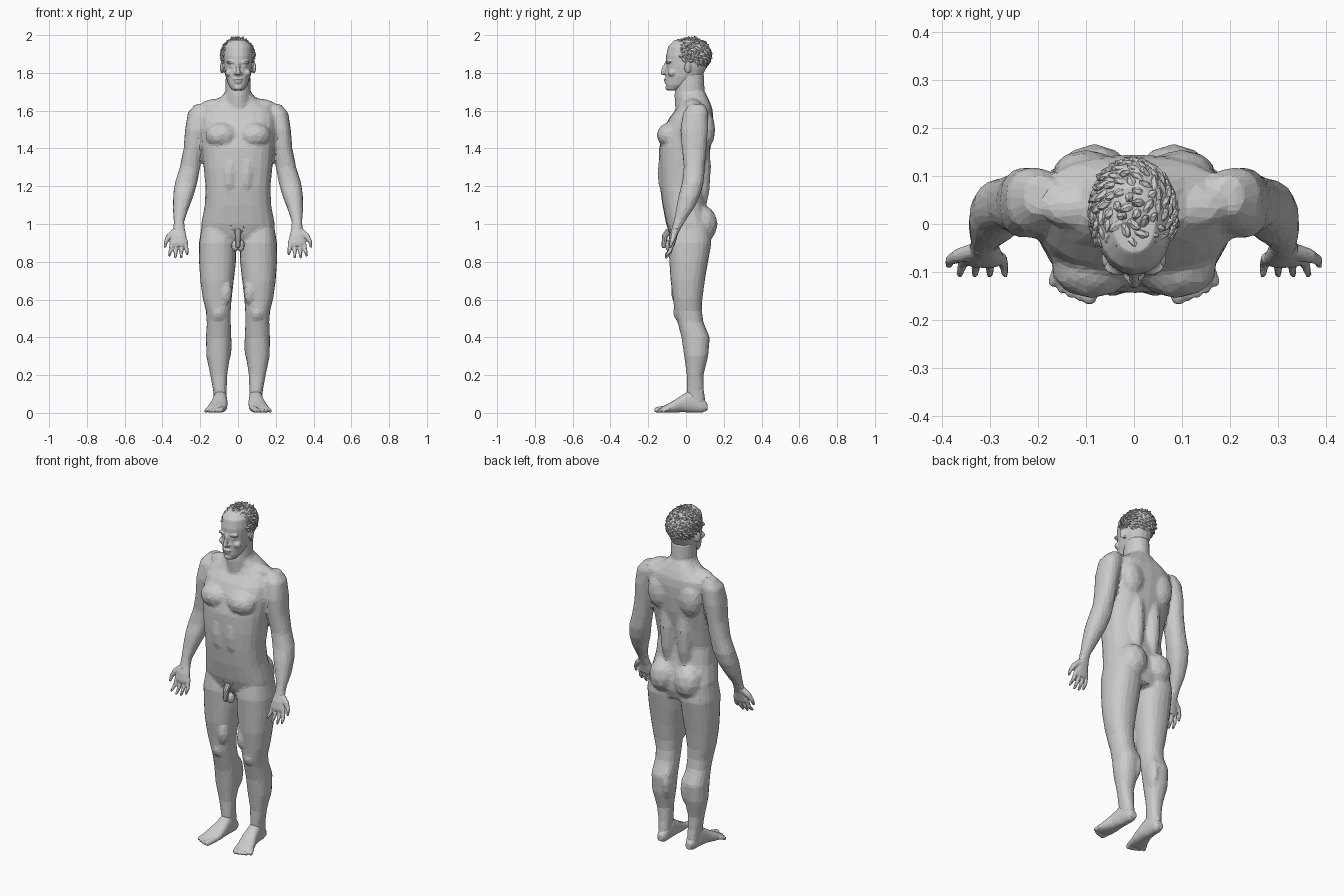
import bpy, bmesh, math, random
from mathutils import Vector, Matrix

random.seed(4)
if "Cube" in bpy.data.objects:
    bpy.data.objects.remove(bpy.data.objects["Cube"])

stone = bpy.data.materials.new("pale_grey")
stone.use_nodes = True
stone.diffuse_color = (0.6, 0.6, 0.6, 1)
stone.node_tree.nodes["Principled BSDF"].inputs["Base Color"].default_value = stone.diffuse_color
SIDES = (1, -1)


def skin_rings(bm, rings):
    """Join a list of point rings into a closed tube."""
    loops = [[bm.verts.new(p) for p in ring] for ring in rings]
    n = len(loops[0])
    for low, high in zip(loops, loops[1:]):
        for i in range(n):
            j = (i + 1) % n
            bm.faces.new((low[i], low[j], high[j], high[i]))
    bm.faces.new(loops[0][::-1])
    bm.faces.new(loops[-1])


def loft(bm, rows, side=1, power=2.3, along="z", n=20):
    """Rows: position along the axis, then the extents of the cross-section."""
    rings = []
    for t, u0, u1, v0, v1 in rows:
        ring = []
        for i in range(n):
            c, s = math.cos(math.tau * i / n), math.sin(math.tau * i / n)
            u = (u0 + u1) / 2 + (u1 - u0) / 2 * math.copysign(abs(c) ** (2 / power), c)
            v = (v0 + v1) / 2 + (v1 - v0) / 2 * math.copysign(abs(s) ** (2 / power), s)
            ring.append((side * u, v, t) if along == "z" else (side * u, t, v))
        rings.append(ring)
    skin_rings(bm, rings)


def tube(bm, points, radii, side=1, n=10):
    """Round tapered tube through a few points."""
    pts = [Vector((side * x, y, z)) for x, y, z in points]
    rings = []
    for k, p in enumerate(pts):
        way = pts[min(k + 1, len(pts) - 1)] - pts[max(k - 1, 0)]
        turn = way.to_track_quat("Z", "Y").to_matrix()
        rings.append([p + turn @ Vector((math.cos(math.tau * i / n), math.sin(math.tau * i / n), 0)) * radii[k]
                      for i in range(n)])
    skin_rings(bm, rings)
    blob(bm, pts[-1], [radii[-1]] * 3)


def blob(bm, place, size, turn=None, detail=2):
    turn = turn or Matrix.Identity(4)
    bmesh.ops.create_icosphere(bm, subdivisions=detail, radius=1,
                               matrix=Matrix.Translation(place) @ turn @ Matrix.Diagonal((*size, 1)))


def pair(bm, place, size):
    for s in SIDES:
        blob(bm, (s * place[0], *place[1:]), size)


def finish(bm, name, voxel=0, ratio=1, smooth=3):
    """Make the object; with a voxel size, weld its forms and facet the surface."""
    bmesh.ops.recalc_face_normals(bm, faces=bm.faces)
    mesh = bpy.data.meshes.new(name)
    bm.to_mesh(mesh)
    bm.free()
    mesh.materials.append(stone)
    ob = bpy.data.objects.new(name, mesh)
    bpy.context.collection.objects.link(ob)
    if voxel:
        weld = ob.modifiers.new("weld", "REMESH")
        weld.mode, weld.voxel_size = "VOXEL", voxel
        soft = ob.modifiers.new("soften", "SMOOTH")
        soft.factor, soft.iterations = 0.5, smooth
        ob.modifiers.new("facets", "DECIMATE").ratio = ratio
        bpy.context.view_layer.objects.active = ob
        for name in ("weld", "soften", "facets"):
            bpy.ops.object.modifier_apply(modifier=name)
    return ob


# Torso and neck
body = bmesh.new()
trunk = [(.88, .12, -.05, .11), (.94, .19, -.085, .13), (1, .195, -.105, .13), (1.1, .176, -.125, .105),
         (1.2, .172, -.138, .09), (1.3, .182, -.144, .108), (1.4, .192, -.143, .13), (1.5, .2, -.118, .142),
         (1.56, .2, -.09, .145), (1.61, .185, -.05, .14), (1.65, .12, -.035, .125), (1.69, .072, -.04, .105)]
loft(body, [(z, -w, w, f, b) for z, w, f, b in trunk], power=2.6)
neck = [(1.58, .07, -.055, .12), (1.68, .068, -.062, .1), (1.8, .065, -.05, .095)]
loft(body, [(z, -w, w, f, b) for z, w, f, b in neck], power=2)
pair(body, (.088, -.09, 1.47), (.088, .066, .068))       # chest
pair(body, (.045, -.1, 1.27), (.042, .053, .13))         # abdomen
pair(body, (.055, .075, 1.3), (.05, .058, .26))          # spinal muscles
pair(body, (.1, .11, 1.5), (.07, .045, .1))              # shoulder blades
pair(body, (.083, .09, 1), (.083, .078, .1))             # buttocks
pair(body, (.1, .035, 1.63), (.1, .05, .035))            # neck slopes

# Arms
arm = [(1.635, .16, .225, .02, .1), (1.59, .15, .266, -.015, .118), (1.5, .175, .28, -.03, .118),
       (1.4, .187, .288, -.022, .108), (1.3, .2, .308, -.012, .1), (1.22, .215, .334, -.02, .094),
       (1.15, .235, .344, -.04, .075), (1.08, .262, .345, -.052, .04), (1.01, .285, .34, -.066, -.008),
       (.96, .28, .345, -.08, -.035)]
# Legs
leg = [(1, .03, .19, -.08, .12), (.9, .01, .207, -.095, .135), (.8, .01, .207, -.088, .117),
       (.7, .022, .2, -.082, .1), (.6, .034, .186, -.068, .086), (.54, .038, .17, -.062, .084),
       (.48, .038, .165, -.045, .092), (.4, .036, .17, -.024, .126), (.3, .042, .168, -.01, .118),
       (.2, .057, .147, .004, .092), (.12, .06, .132, .004, .095), (.05, .062, .125, .01, .105)]
for s in SIDES:
    loft(body, arm, s)
    loft(body, leg, s)
pair(body, (.06, .075, .36), (.028, .05, .1))            # inner calves
pair(body, (.103, -.035, .53), (.036, .034, .045))       # kneecaps
pair(body, (.062, -.045, .64), (.032, .035, .07))        # inner thighs
finish(body, "body", .011, .13)

# Feet with toes
foot = [(.113, .075, .112, .012, .05), (.085, .062, .122, .001, .085), (.03, .058, .13, .001, .125),
        (-.02, .055, .14, .004, .095), (-.07, .057, .158, .001, .062), (-.115, .066, .168, .001, .038),
        (-.13, .08, .155, .006, .03)]
for s, label in zip(SIDES, ("left", "right")):
    bm = bmesh.new()
    loft(bm, foot, s, along="y")
    for i in range(5):
        x, tip, r = .082 + .019 * i, -.153 + .002 * i * i, .016 if i == 0 else .0105
        tube(bm, [(x - .004, -.09, .025), (x + .003, tip + .025, .021), (x + .011, tip, r)], [r, r, r], s)
    finish(bm, label + "_foot", .005, .25, 2)

# Hands, palms forward
palm = [(1.02, .285, .34, -.064, -.012), (.98, .283, .338, -.072, -.026), (.94, .274, .352, -.086, -.045),
        (.9, .267, .358, -.092, -.056), (.885, .27, .352, -.09, -.06)]
for s, label in zip(SIDES, ("left", "right")):
    bm = bmesh.new()
    loft(bm, palm, s)
    for i, length in enumerate((.06, .075, .077, .066)):
        x, lean = .277 + .0235 * i, .005 * (i - 1)
        tube(bm, [(x, -.07, .91), (x + lean, -.084, .89 - length / 2), (x + lean * 1.6, -.105, .9 - length)],
             [.0125, .0105, .0075], s)
    tube(bm, [(.33, -.055, .965), (.365, -.066, .935), (.383, -.075, .905), (.386, -.085, .88)],
         [.017, .0155, .011, .008], s)
    finish(bm, label + "_hand", .005, .3, 2)

# Head and face
head = bmesh.new()
skull = [(1.708, .03, -.098, -.045), (1.735, .05, -.107, .02), (1.78, .066, -.107, .085), (1.83, .075, -.104, .11),
         (1.89, .08, -.106, .12), (1.94, .076, -.095, .115), (1.975, .045, -.06, .08)]
loft(head, [(z, -w, w, f, b) for z, w, f, b in skull], power=2.2)
tube(head, [(0, -.1, 1.86), (0, -.117, 1.825), (0, -.123, 1.8)], [.009, .011, .0125])
pair(head, (.013, -.109, 1.797), (.01, .011, .008))      # nostrils
pair(head, (.034, -.09, 1.857), (.03, .018, .009))       # brows
pair(head, (.031, -.088, 1.836), (.015, .012, .008))     # eyes
pair(head, (.047, -.073, 1.8), (.022, .024, .02))        # cheeks
blob(head, (0, -.106, 1.764), (.026, .012, .006))        # upper lip
blob(head, (0, -.104, 1.751), (.021, .012, .006))        # lower lip
blob(head, (0, -.094, 1.722), (.024, .016, .016))        # chin
for s in SIDES:                                          # ears
    blob(head, (s * .085, .008, 1.828), (.009, .02, .033), Matrix.Rotation(s * .4, 4, "Z"))
finish(head, "head", .0055, .35, 2)

# Hair: a cap covered in swirling locks
hair = bmesh.new()
centre, span = Vector((-.002, .022, 1.893)), Vector((.086, .108, .088))
blob(hair, centre + Vector((0, .008, .004)), span * .97, detail=3)
count = 190
for i in range(count):
    up = 1 - 1.75 * (i + .5) / count
    a = i * math.pi * (3 - math.sqrt(5))
    flat = math.sqrt(1 - up * up)
    out = Vector((flat * math.cos(a), flat * math.sin(a), up))
    place = centre + Vector(o * w for o, w in zip(out, span))
    on_face = place.y < -.03 and place.z < 1.925
    by_ear = place.y < .04 and place.z < 1.86
    if on_face or by_ear or place.z < 1.805:
        continue
    # Locks sweep around the crown and tip slightly outwards
    sweep = Vector((-out.y, out.x, -.5)) + Vector(random.uniform(-.5, .5) for _ in range(3))
    sweep = (sweep - out * sweep.dot(out) + out * .3).normalized()
    across = out.cross(sweep).normalized()
    turn = Matrix((sweep, across, sweep.cross(across))).transposed().to_4x4()
    blob(hair, place, (random.uniform(.018, .026), .01, .009), turn, detail=1)
finish(hair, "hair")

# Groin: curls and simple anatomy
groin = bmesh.new()
for i in range(30):
    drop = random.random()
    x = random.uniform(-1, 1) * (.055 - .03 * drop)
    blob(groin, (x, -.098 + .012 * drop, 1.02 - .06 * drop), (.011, .009, .007),
         Matrix.Rotation(random.uniform(-1, 1), 4, "Y"), detail=1)
pair(groin, (.015, -.088, .885), (.02, .022, .033))
tube(groin, [(0, -.09, .965), (0, -.112, .935), (0, -.117, .885)], [.018, .0165, .013])
finish(groin, "groin")
